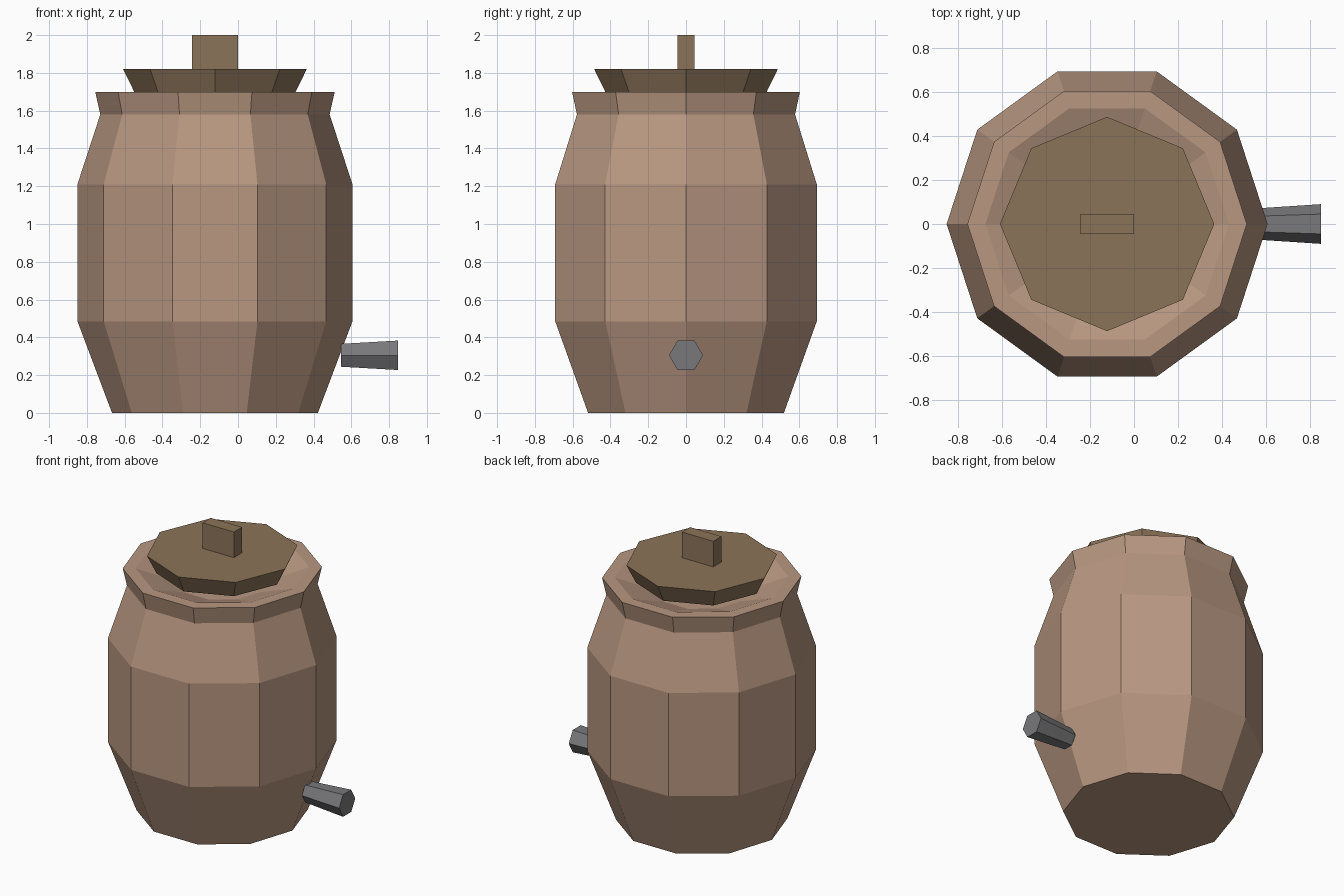
import bpy, bmesh
from math import cos, sin, tau

if "Cube" in bpy.data.objects:
    bpy.data.objects.remove(bpy.data.objects["Cube"])

CX = -0.122  # axis of the barrel; the spout shifts it off centre


def material(name, color):
    m = bpy.data.materials.new(name)
    m.diffuse_color = (*color, 1)
    m.use_nodes = True
    m.node_tree.nodes["Principled BSDF"].inputs["Base Color"].default_value = m.diffuse_color
    return m


def lathe(name, profile, sides, place, mat):
    """Closed solid from (radius, height) rings; place maps (u, v, h) to xyz."""
    bm = bmesh.new()
    rings = [[bm.verts.new(place(r * cos(tau * i / sides), r * sin(tau * i / sides), h))
              for i in range(sides)] for r, h in profile]
    for a, b in zip(rings, rings[1:]):
        for i in range(sides):
            j = (i + 1) % sides
            bm.faces.new((a[i], a[j], b[j], b[i]))
    bm.faces.new(rings[0][::-1])
    bm.faces.new(rings[-1])
    bmesh.ops.recalc_face_normals(bm, faces=bm.faces)
    mesh = bpy.data.meshes.new(name)
    bm.to_mesh(mesh)
    bm.free()
    mesh.materials.append(mat)
    ob = bpy.data.objects.new(name, mesh)
    bpy.context.collection.objects.link(ob)
    return ob


def upright(u, v, h):
    return (CX + u, v, h)


def sideways(u, v, h):
    return (h, u, 0.305 + v)


clay = material("clay", (0.48, 0.31, 0.22))
wood = material("wood", (0.26, 0.175, 0.10))
metal = material("metal", (0.19, 0.19, 0.20))

# Ten-sided barrel with a flared rim and a shallow dished top
lathe("barrel", [(0.545, 0), (0.728, 0.485), (0.728, 1.21), (0.607, 1.58),
                 (0.634, 1.70), (0.552, 1.70), (0.30, 1.61)], 10, upright, clay)

# Eight-sided lid, wider at the top
lathe("lid", [(0.425, 1.695), (0.486, 1.82)], 8, upright, wood)

# Flat block handle on the lid
bpy.ops.mesh.primitive_cube_add(size=1, location=(CX, 0, 1.91))
handle = bpy.context.object
handle.name = "lid_handle"
handle.scale = (0.243, 0.09, 0.18)
handle.data.materials.append(wood)

# Six-sided spout, widening outwards
lathe("spout", [(0.07, 0.545), (0.09, 0.848)], 6, sideways, metal)
